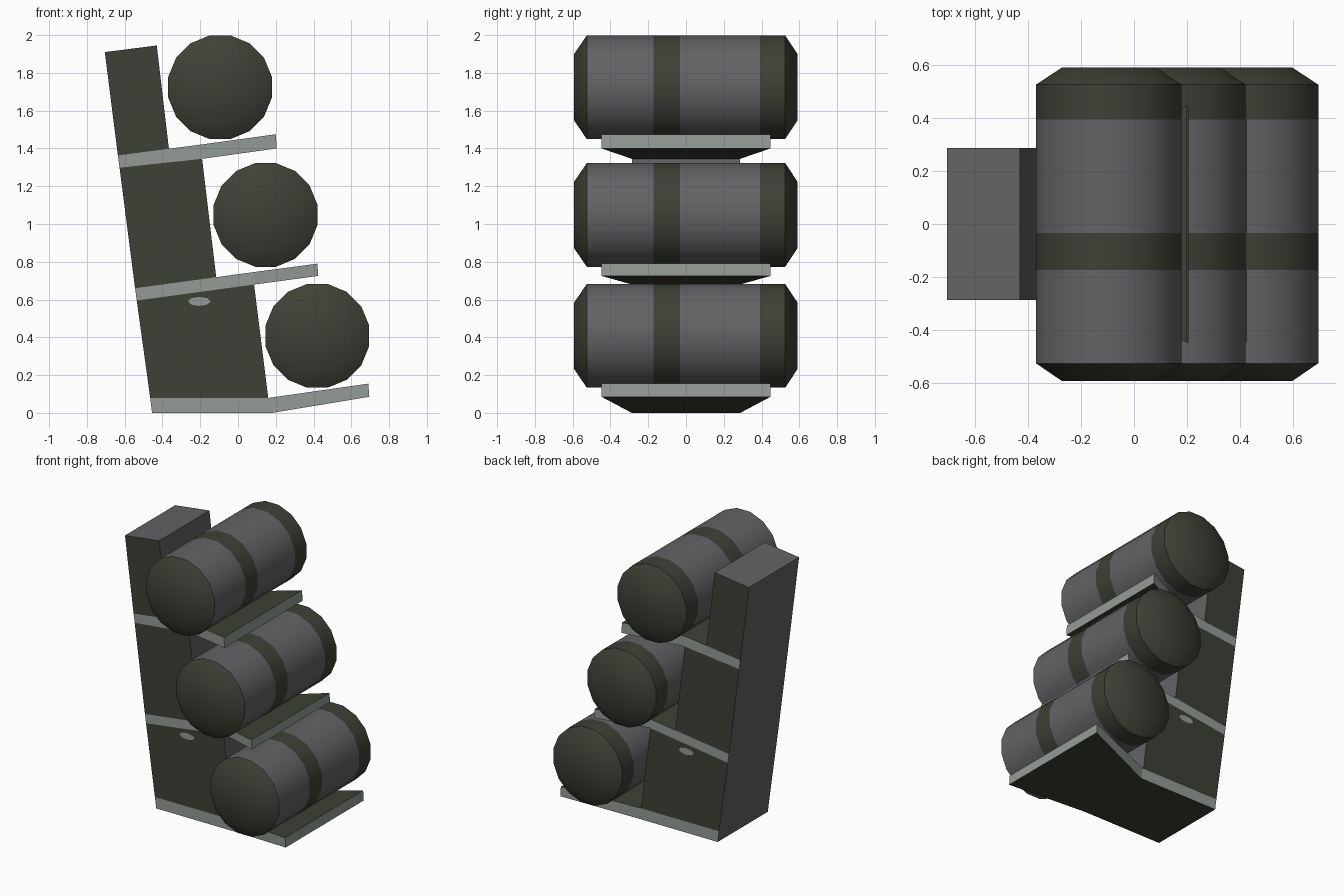
import bpy, bmesh, math

if "Cube" in bpy.data.objects:
    bpy.data.objects.remove(bpy.data.objects["Cube"])


def mat(name, r, g, b):
    m = bpy.data.materials.new(name)
    m.diffuse_color = (r, g, b, 1)
    m.use_nodes = True
    m.node_tree.nodes["Principled BSDF"].inputs["Base Color"].default_value = m.diffuse_color
    return m


GREEN = mat("dark olive", 0.046, 0.053, 0.036)
GREY = mat("steel grey", 0.125, 0.122, 0.130)
LIGHT = mat("pale trim", 0.30, 0.33, 0.305)
MATS = [GREEN, GREY, LIGHT]
HALF = 0.287   # half depth of the stand
WIDE = 0.447   # half depth of a shelf tip


def make(name, bm):
    me = bpy.data.meshes.new(name)
    bm.to_mesh(me)
    bm.free()
    for m in MATS:
        me.materials.append(m)
    ob = bpy.data.objects.new(name, me)
    bpy.context.collection.objects.link(ob)
    return ob


def loft(sections):
    """Closed skin through four-cornered sections; each is (bottom xz, top xz, half depth)."""
    bm = bmesh.new()
    rings = []
    for (xb, zb), (xt, zt), h in sections:
        rings.append([bm.verts.new(p) for p in
                      ((xb, -h, zb), (xb, h, zb), (xt, h, zt), (xt, -h, zt))])
    bm.faces.new(rings[0])
    bm.faces.new(rings[-1])
    for a, b in zip(rings, rings[1:]):
        for i in range(4):
            j = (i + 1) % 4
            bm.faces.new((a[i], a[j], b[j], b[i]))
    bmesh.ops.recalc_face_normals(bm, faces=bm.faces)
    return bm


# Shelves: straight through the stand, then flaring out to a wide tip
shelves = {
    "lower_shelf": (((-0.455, 0), (-0.465, 0.08)), ((0.18, 0), (0.165, 0.08)), ((0.695, 0.085), (0.69, 0.155))),
    "middle_shelf": (((-0.536, 0.595), (-0.545, 0.66)), ((0.09, 0.68), (0.08, 0.745)), ((0.425, 0.725), (0.42, 0.79))),
    "upper_shelf": (((-0.627, 1.298), (-0.636, 1.363)), ((-0.19, 1.345), (-0.2, 1.42)), ((0.205, 1.40), (0.20, 1.475))),
}
for name, secs in shelves.items():
    bm = loft([(b, t, h) for (b, t), h in zip(secs, (HALF, HALF, WIDE))])
    for f in bm.faces:
        n = f.normal
        if n.x < -0.9:
            f.material_index = 1            # back
        elif abs(n.z) > 0.7:
            f.material_index = 0            # top and underside
        else:
            f.material_index = 2            # edges
    make(name, bm)

# Stepped stand between the shelves: olive sides, grey front, back and top
blocks = {
    "lower_stand": (((-0.465, 0.08), (-0.536, 0.595)), ((0.16, 0.08), (0.085, 0.68))),
    "middle_stand": (((-0.545, 0.66), (-0.627, 1.298)), ((-0.115, 0.715), (-0.19, 1.345))),
    "upper_stand": (((-0.636, 1.363), (-0.705, 1.91)), ((-0.365, 1.39), (-0.43, 1.945))),
}
for name, secs in blocks.items():
    bm = loft([(b, t, HALF) for b, t in secs])
    for f in bm.faces:
        f.material_index = 0 if abs(f.normal.y) > 0.5 else 1
    make(name, bm)

# Small pale worn patch on each side of the lower stand
for side, label in ((-1, "front"), (1, "rear")):
    bm = bmesh.new()
    y = side * (HALF + 0.003)
    f = bm.faces.new([bm.verts.new((-0.205 + 0.06 * math.cos(a * math.pi / 4), y,
                                    0.59 + 0.024 * math.sin(a * math.pi / 4))) for a in range(8)])
    f.material_index = 2
    if f.normal.y * side < 0:
        f.normal_flip()
    bm.normal_update()
    if f.normal.y * side < 0:
        f.normal_flip()
    make("worn_patch_" + label, bm)

# Barrels: lathed along y, with painted bands cut into the wall
RINGS = [(-0.592, 0.18), (-0.525, 0.28), (-0.173, 0.28), (-0.033, 0.28),
         (0.393, 0.28), (0.525, 0.28), (0.59, 0.18)]
BAND = [0, 1, 0, 1, 0, 0]
SIDES = 16


def barrel(name, cx, cz):
    bm = bmesh.new()
    rings = []
    for y, r in RINGS:
        rings.append([bm.verts.new((cx + r * math.cos((i + 0.5) * math.tau / SIDES), y,
                                    cz + r * math.sin((i + 0.5) * math.tau / SIDES)))
                      for i in range(SIDES)])
    bm.faces.new(rings[0])
    bm.faces.new(rings[-1])
    for a, b, m in zip(rings, rings[1:], BAND):
        for i in range(SIDES):
            j = (i + 1) % SIDES
            bm.faces.new((a[i], a[j], b[j], b[i])).material_index = m
    bmesh.ops.recalc_face_normals(bm, faces=bm.faces)
    ob = make(name, bm)
    bpy.ops.object.select_all(action='DESELECT')
    ob.select_set(True)
    bpy.context.view_layer.objects.active = ob
    bpy.ops.object.shade_smooth_by_angle(angle=math.radians(50))


for name, cx, cz in (("lower_barrel", 0.42, 0.408), ("middle_barrel", 0.146, 1.048),
                     ("upper_barrel", -0.095, 1.724)):
    barrel(name, cx, cz)
